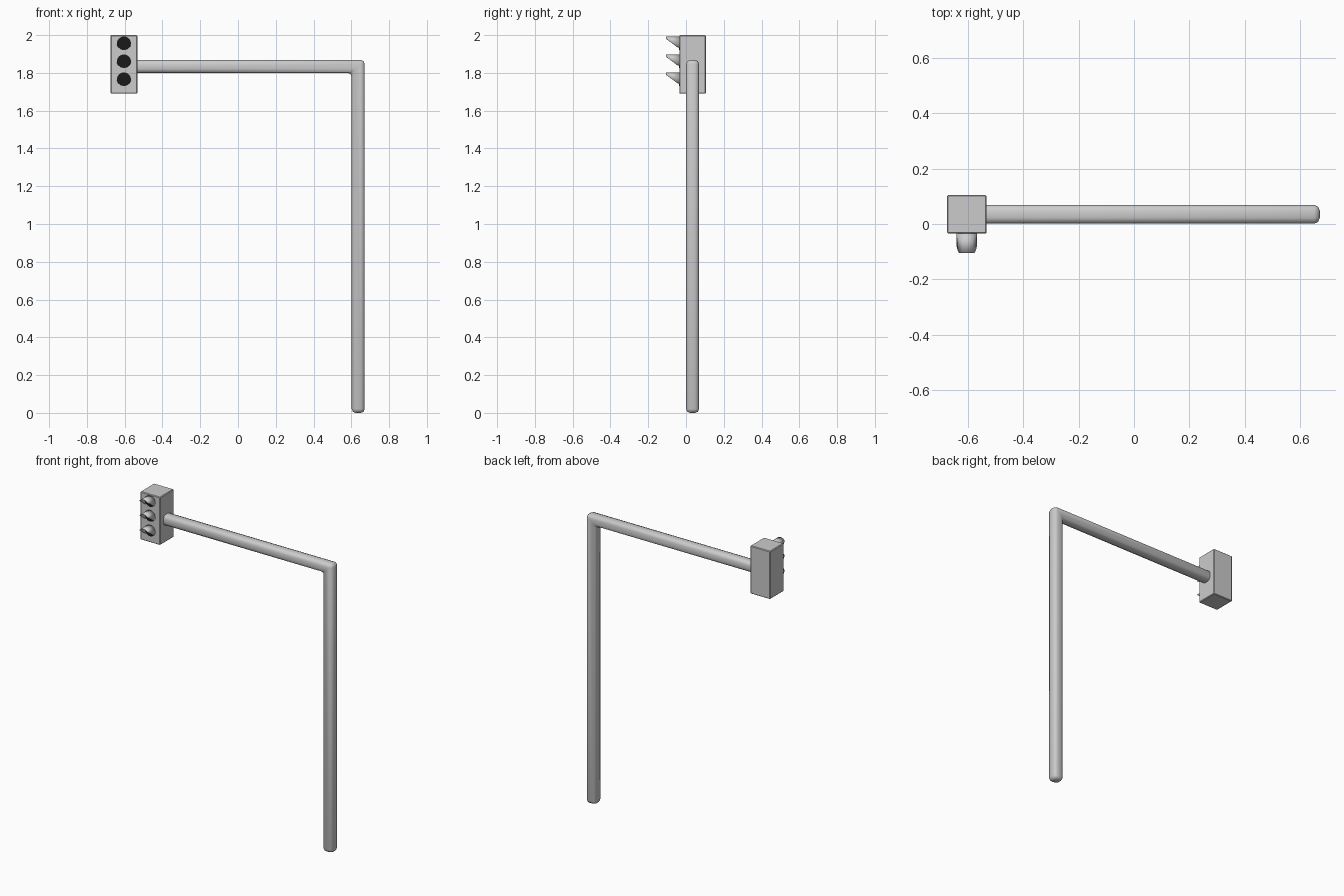
import bpy, bmesh, math

if "Cube" in bpy.data.objects:
    bpy.data.objects.remove(bpy.data.objects["Cube"])

HX, HY = -0.604, 0.035      # housing centre
FRONT = -0.035              # housing front face
R, SIDES = 0.036, 12        # lamp radius and sides


def make(name, verts, faces):
    me = bpy.data.meshes.new(name)
    me.from_pydata(verts, [], faces)
    bm = bmesh.new()
    bm.from_mesh(me)
    bmesh.ops.recalc_face_normals(bm, faces=bm.faces)
    bm.to_mesh(me)
    bm.free()
    ob = bpy.data.objects.new(name, me)
    bpy.context.collection.objects.link(ob)
    return ob


def prism(name, outline, y0, y1):
    """Extrude an x-z outline along y."""
    n = len(outline)
    verts = [(x, y, z) for y in (y0, y1) for x, z in outline]
    faces = [tuple(range(n)), tuple(range(2 * n - 1, n - 1, -1))]
    faces += [(i, (i + 1) % n, (i + 1) % n + n, i + n) for i in range(n)]
    return make(name, verts, faces)


def bevel(ob, width, segments):
    m = ob.modifiers.new("bevel", 'BEVEL')
    m.width, m.segments = width, segments
    m.limit_method = 'ANGLE'


def smooth(ob, angle):
    bpy.ops.object.select_all(action='DESELECT')
    ob.select_set(True)
    bpy.context.view_layer.objects.active = ob
    bpy.ops.object.shade_smooth_by_angle(angle=math.radians(angle))


# L-shaped pole and arm with rounded edges
pole = prism("pole_and_arm",
             [(0.602, 0), (0.671, 0), (0.671, 1.868), (-0.56, 1.868),
              (-0.56, 1.800), (0.602, 1.800)], 0.001, 0.069)
bevel(pole, 0.021, 2)
for p in pole.data.polygons:
    p.use_smooth = True

# signal housing
housing = prism("signal_housing",
                [(HX - 0.071, 1.69), (HX + 0.071, 1.69),
                 (HX + 0.071, 2.0), (HX - 0.071, 2.0)], FRONT, 0.105)
bevel(housing, 0.004, 1)

dark = bpy.data.materials.new("dark_lens")
dark.diffuse_color = (0.01, 0.01, 0.01, 1)
dark.use_nodes = True
dark.node_tree.nodes["Principled BSDF"].inputs["Base Color"].default_value = dark.diffuse_color

# lamps: dark disc under a slant-cut hood
for label, zc in (("top", 1.956), ("middle", 1.861), ("bottom", 1.766)):
    ring = [(HX + R * math.cos(2 * math.pi * i / SIDES),
             zc + R * math.sin(2 * math.pi * i / SIDES)) for i in range(SIDES)]
    lens = prism(label + "_lens", ring, FRONT - 0.002, FRONT + 0.004)
    lens.data.materials.append(dark)

    # open arc whose depth grows toward the top
    n = 16
    verts, faces = [], []
    for i in range(n + 1):
        a = math.radians(-38 + 256 * i / n)
        x, h = HX + R * math.cos(a), R * math.sin(a)
        t = min(1, max(0, (h + 0.0222) / 0.046))
        verts += [(x, FRONT + 0.002, zc + h),
                  (x, FRONT - 0.008 - 0.062 * t, zc + h)]
    for i in range(n):
        faces.append((2 * i, 2 * i + 1, 2 * i + 3, 2 * i + 2))
    hood = make(label + "_hood", verts, faces)
    s = hood.modifiers.new("thickness", 'SOLIDIFY')
    s.thickness, s.offset = 0.002, 0
    smooth(hood, 40)
